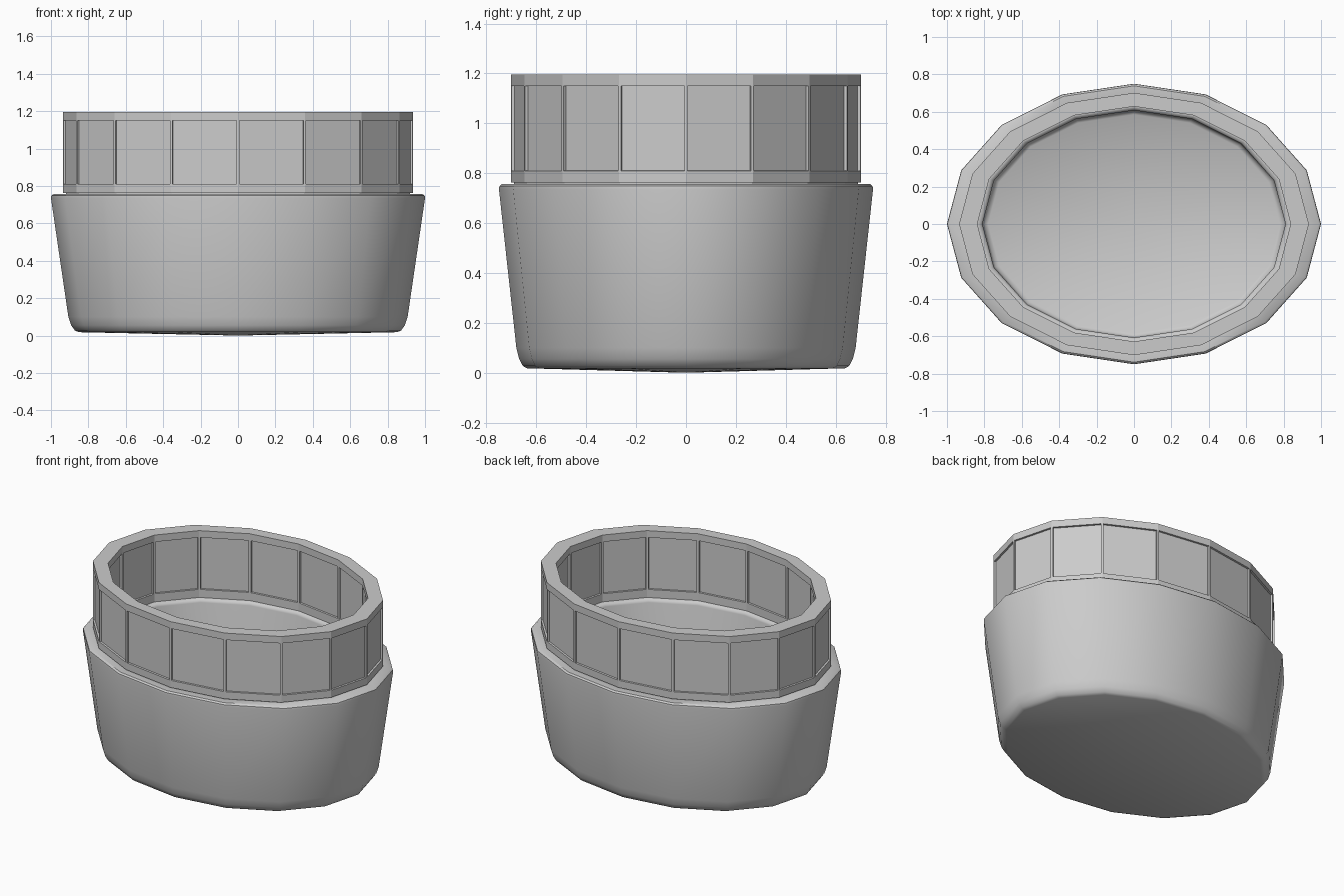
import bpy, bmesh, math

if "Cube" in bpy.data.objects:
    bpy.data.objects.remove(bpy.data.objects["Cube"])

SIDES = 16
SQUASH = 0.75  # depth of the oval relative to its width


def lathe(name, profile, closed=False):
    """Spin an (r, z) profile into a 16-sided oval; returns object and bmesh."""
    bm = bmesh.new()
    rows = []
    for r, z in profile:
        if r == 0:
            rows.append([bm.verts.new((0, 0, z))] * SIDES)
        else:
            rows.append([bm.verts.new((r * math.cos(i * math.tau / SIDES),
                                       r * SQUASH * math.sin(i * math.tau / SIDES), z))
                         for i in range(SIDES)])
    count = len(rows) if closed else len(rows) - 1
    for k in range(count):
        a, b = rows[k], rows[(k + 1) % len(rows)]
        for i in range(SIDES):
            j = (i + 1) % SIDES
            quad = list(dict.fromkeys([a[i], a[j], b[j], b[i]]))
            bm.faces.new(quad)
    bmesh.ops.recalc_face_normals(bm, faces=bm.faces)
    mesh = bpy.data.meshes.new(name)
    obj = bpy.data.objects.new(name, mesh)
    bpy.context.collection.objects.link(obj)
    return obj, bm


# Tapered bowl with rounded rim and base
bowl, bm = lathe("bowl", [
    (0, 0.0), (0.85, 0.018), (0.872, 0.027), (0.892, 0.055), (0.907, 0.1),
    (1.0, 0.735), (0.998, 0.748), (0.985, 0.757),
    (0.835, 0.757), (0.818, 0.75), (0.81, 0.735),
    (0.81, 0.13), (0.80, 0.11), (0.78, 0.1), (0, 0.1)])
bm.to_mesh(bowl.data)
bm.free()
bpy.context.view_layer.objects.active = bowl
bowl.select_set(True)
bpy.ops.object.shade_smooth_by_angle(angle=math.radians(40))

# Panelled collar, with shallow recesses inside and out
LOW, HIGH = 0.803, 1.157
collar, bm = lathe("panelled_collar", [
    (0.92, 0.75), (0.92, 0.763), (0.935, 0.763), (0.935, LOW), (0.935, HIGH), (0.935, 1.195),
    (0.838, 1.195), (0.838, HIGH), (0.838, LOW), (0.838, 0.75)], closed=True)
mid = (LOW + HIGH) / 2
panels = [f for f in bm.faces if abs(f.calc_center_median().z - mid) < 0.01]
bmesh.ops.inset_individual(bm, faces=panels, thickness=0.007, use_even_offset=True)
bmesh.ops.inset_individual(bm, faces=panels, thickness=0.001, depth=-0.012,
                           use_even_offset=True)
bm.to_mesh(collar.data)
bm.free()
